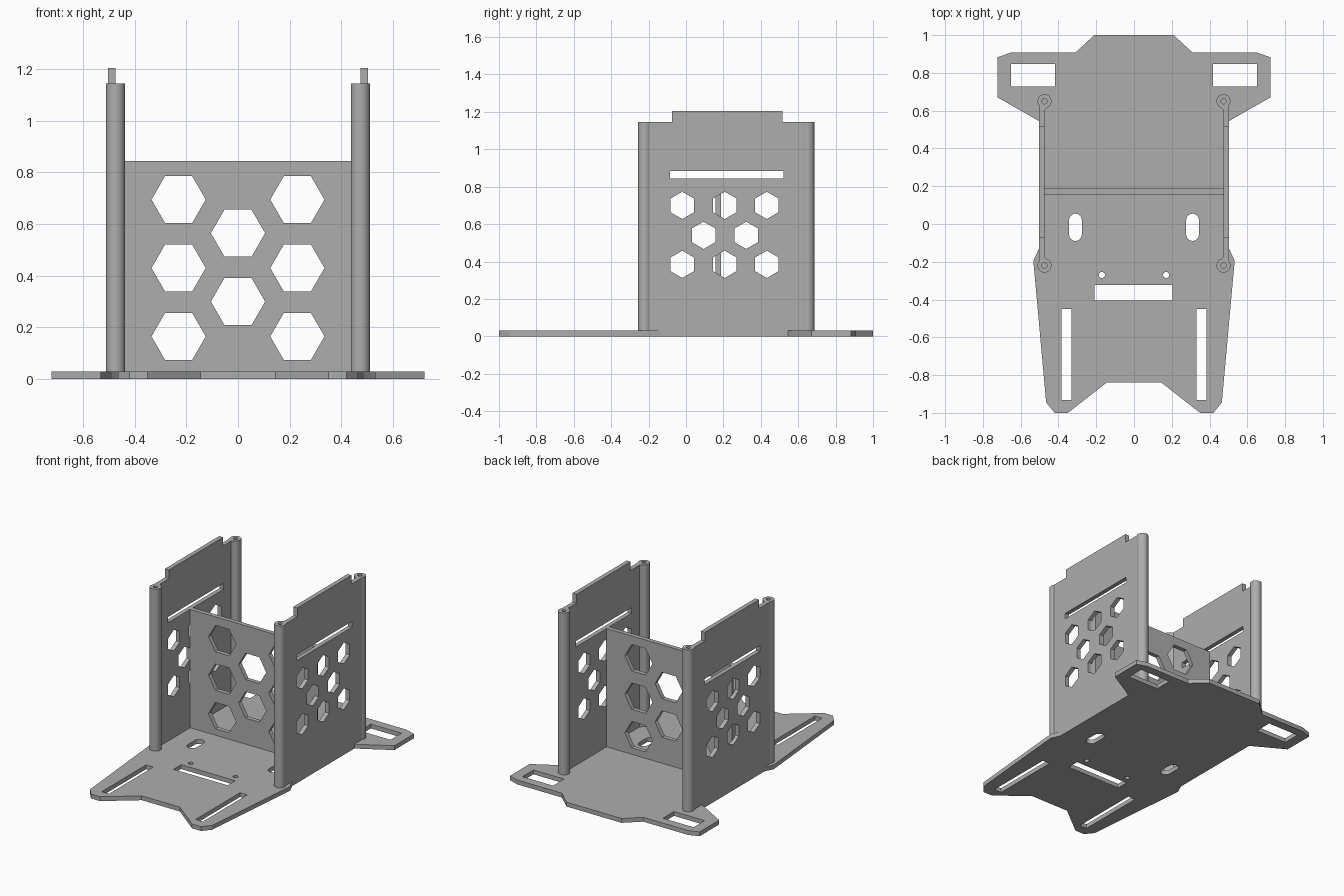
import bpy, bmesh
from math import cos, sin, pi
from mathutils import Matrix

cube = bpy.data.objects.get("Cube")
if cube:
    bpy.data.objects.remove(cube, do_unlink=True)

grey = bpy.data.materials.new("plain grey")
grey.use_nodes = True
colour = (0.42, 0.42, 0.42, 1)
grey.diffuse_color = colour
grey.node_tree.nodes["Principled BSDF"].inputs["Base Color"].default_value = colour


def ngon(x, y, r, sides=6, turn=0.0):
    return [(x + r * cos(turn + 2 * pi * i / sides),
             y + r * sin(turn + 2 * pi * i / sides)) for i in range(sides)]


def rect(x0, x1, y0, y1):
    return [(x0, y0), (x1, y0), (x1, y1), (x0, y1)]


def flip(points):
    return [(-x, y) for x, y in reversed(points)]


def slot(x, y0, y1, r):
    """Vertical slot with rounded ends."""
    arc = [pi * i / 8 for i in range(9)]
    return ([(x + r * cos(a), y1 - r + r * sin(a)) for a in arc] +
            [(x - r * cos(a), y0 + r - r * sin(a)) for a in arc])


def plate(name, outline, holes, depth, matrix):
    """Extrude a flat outline with holes, centred on its own plane."""
    curve = bpy.data.curves.new(name, 'CURVE')
    curve.dimensions = '2D'
    curve.fill_mode = 'BOTH'
    curve.extrude = depth / 2
    for points in [outline] + holes:
        spline = curve.splines.new('POLY')
        spline.points.add(len(points) - 1)
        for p, (x, y) in zip(spline.points, points):
            p.co = (x, y, 0, 1)
        spline.use_cyclic_u = True
    temp = bpy.data.objects.new(name + " outline", curve)
    bpy.context.collection.objects.link(temp)
    graph = bpy.context.evaluated_depsgraph_get()
    mesh = bpy.data.meshes.new_from_object(temp.evaluated_get(graph))
    bpy.data.objects.remove(temp, do_unlink=True)
    bm = bmesh.new()
    bm.from_mesh(mesh)
    bmesh.ops.remove_doubles(bm, verts=bm.verts, dist=0.0001)
    bmesh.ops.recalc_face_normals(bm, faces=bm.faces)
    bm.transform(matrix)
    bm.to_mesh(mesh)
    bm.free()
    mesh.name = name
    mesh.materials.clear()
    mesh.materials.append(grey)
    obj = bpy.data.objects.new(name, mesh)
    bpy.context.collection.objects.link(obj)
    bpy.ops.object.select_all(action='DESELECT')
    obj.select_set(True)
    bpy.context.view_layer.objects.active = obj
    bpy.ops.object.shade_smooth_by_angle(angle=pi / 6)
    return obj


T = 0.03  # sheet thickness

# Base plate with mounting ears and slots
half = [(0.21, 1.0), (0.31, 0.908), (0.65, 0.908), (0.722, 0.883), (0.722, 0.67),
        (0.503, 0.545), (0.503, -0.13), (0.533, -0.195), (0.465, -0.945),
        (0.42, -1.0), (0.35, -1.0), (0.145, -0.84)]
holes = [rect(-0.208, 0.205, -0.405, -0.322)]
for cut in (rect(0.418, 0.652, 0.728, 0.848), rect(0.33, 0.385, -0.932, -0.45),
            slot(0.31, -0.09, 0.055, 0.034), ngon(0.17, -0.27, 0.016, 20)):
    holes += [cut, flip(cut)]
plate("base_plate", half + flip(half), holes, T, Matrix.Translation((0, 0, T / 2)))

# Cross wall with honeycomb openings
hexes = [ngon(x, z, 0.105) for x in (-0.23, 0.23) for z in (0.165, 0.43, 0.695)]
hexes += [ngon(0, z, 0.105) for z in (0.3, 0.565)]
plate("cross_wall", rect(-0.48, 0.48, T, 0.845), hexes, T,
      Matrix.Translation((0, 0.172, 0)) @ Matrix.Rotation(pi / 2, 4, 'X'))

# Side walls with top tab, long slot and honeycomb openings
wall = [(-0.203, 0), (0.633, 0), (0.633, 1.145), (0.515, 1.145), (0.515, 1.205),
        (-0.075, 1.205), (-0.075, 1.145), (-0.203, 1.145)]
cuts = [rect(-0.085, 0.52, 0.845, 0.885)]
cuts += [ngon(y, z, 0.073, turn=pi / 2) for y in (-0.02, 0.207, 0.432) for z in (0.385, 0.7)]
cuts += [ngon(y, 0.54, 0.073, turn=pi / 2) for y in (0.094, 0.322)]
upright = Matrix(((0, 0, 1, 0), (1, 0, 0, 0), (0, 1, 0, 0), (0, 0, 0, 1)))

for side, s in (("left", 1), ("right", -1)):
    plate(side + "_side_wall", wall, cuts, T, Matrix.Translation((s * 0.489, 0, 0)) @ upright)
    # Hollow corner posts and the small gussets joining them to the wall
    for end, y, d in (("front", -0.22, 1), ("back", 0.65, -1)):
        lift = Matrix.Translation((0, 0, (1.145 + T) / 2))
        plate(f"{end}_{side}_post", ngon(s * 0.474, y, 0.037, 40),
              [ngon(s * 0.474, y, 0.014, 20)], 1.145 - T, lift)
        gusset = [(s * 0.476, y + d * 0.05), (s * 0.476, y + d * 0.025),
                  (s * 0.456, y + d * 0.03)]
        plate(f"{end}_{side}_gusset", gusset, [], 1.145 - T, lift)
